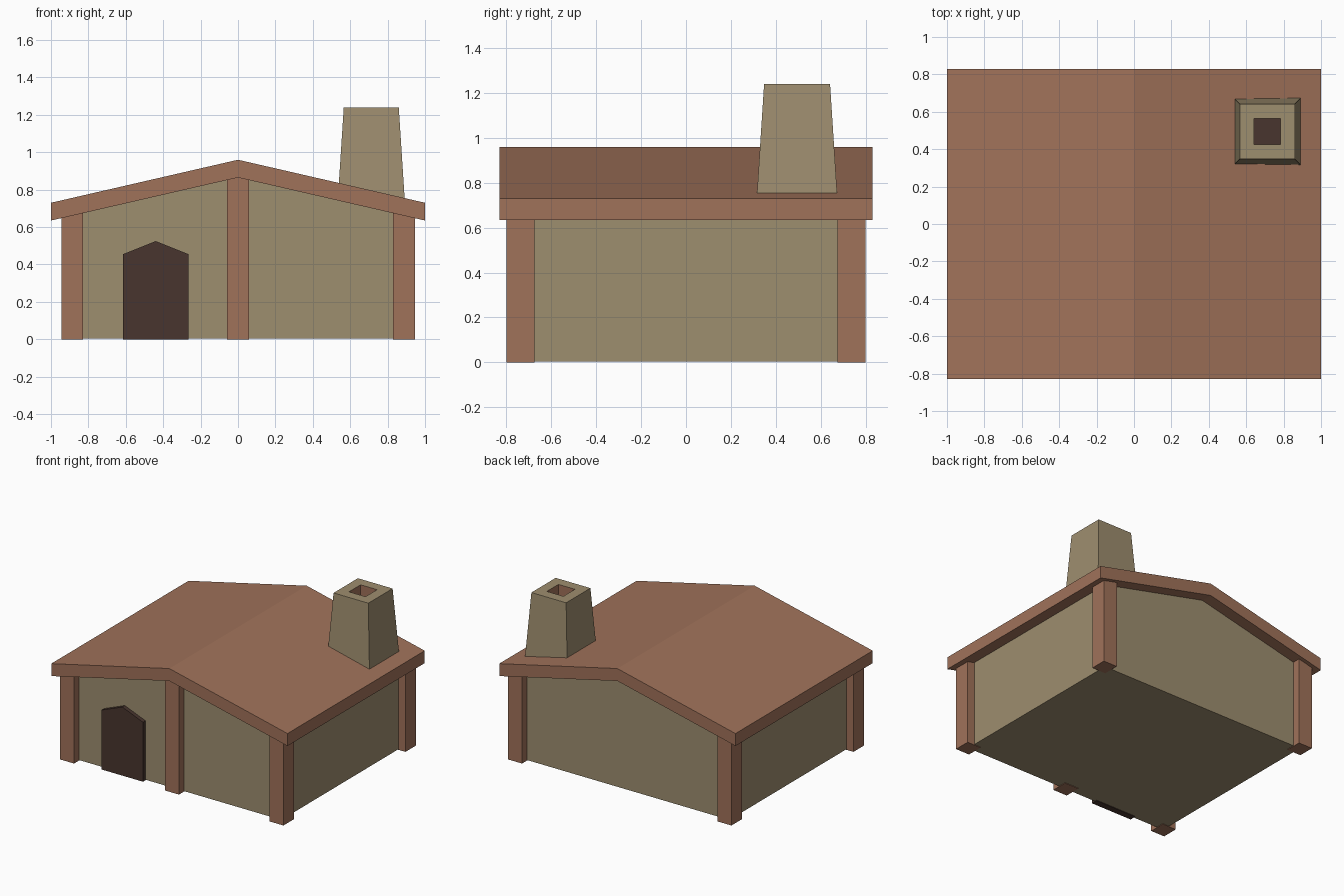
import bpy, bmesh

if "Cube" in bpy.data.objects:
    bpy.data.objects.remove(bpy.data.objects["Cube"])


def material(name, rgb):
    m = bpy.data.materials.new(name)
    lin = [(c / 255 / 12.92) if c / 255 <= 0.04045 else ((c / 255 + 0.055) / 1.055) ** 2.4 for c in rgb]
    m.diffuse_color = (*lin, 1)
    m.use_nodes = True
    m.node_tree.nodes["Principled BSDF"].inputs["Base Color"].default_value = m.diffuse_color
    return m


TIMBER = material("timber_brown", (160, 114, 90))
PLASTER = material("plaster_tan", (158, 142, 111))
DARK = material("dark_brown", (72, 53, 46))


def finish(name, bm, *mats):
    bmesh.ops.recalc_face_normals(bm, faces=bm.faces)
    me = bpy.data.meshes.new(name)
    bm.to_mesh(me)
    bm.free()
    for m in mats:
        me.materials.append(m)
    ob = bpy.data.objects.new(name, me)
    bpy.context.collection.objects.link(ob)
    return ob


def prism(name, profile, y0, y1, mat):
    """Extrude an x-z outline along y."""
    bm = bmesh.new()
    face = bm.faces.new([bm.verts.new((x, y0, z)) for x, z in profile])
    ext = bmesh.ops.extrude_face_region(bm, geom=[face])["geom"]
    for v in ext:
        if isinstance(v, bmesh.types.BMVert):
            v.co.y = y1
    return finish(name, bm, mat)


def box(name, x0, x1, y0, y1, z1, mat):
    return prism(name, [(x0, 0), (x1, 0), (x1, z1), (x0, z1)], y0, y1, mat)


# Gabled walls, tucked just inside the roof slab
prism("walls", [(-0.885, 0.004), (0.885, 0.004), (0.885, 0.68), (0, 0.88), (-0.885, 0.68)],
      -0.74, 0.74, PLASTER)

# Roof slab
prism("roof", [(-1, 0.635), (0, 0.865), (1, 0.635), (1, 0.73), (0, 0.96), (-1, 0.73)],
      -0.83, 0.83, TIMBER)

# Corner posts and front centre post
for sx, side in ((-1, "left"), (1, "right")):
    for sy, end in ((-1, "front"), (1, "back")):
        xs = sorted((sx * 0.828, sx * 0.945))
        ys = sorted((sy * 0.675, sy * 0.8))
        box(f"post_{end}_{side}", *xs, *ys, 0.69, TIMBER)
box("post_front_centre", -0.06, 0.06, -0.8, -0.675, 0.89, TIMBER)

# Pointed door
prism("door", [(-0.615, 0), (-0.265, 0), (-0.265, 0.455), (-0.44, 0.525), (-0.615, 0.455)],
      -0.77, -0.72, DARK)

# Tapered chimney with a square flue
bm = bmesh.new()
cx, cy = 0.7125, 0.495
rings = [(0.18, 0.73), (0.147, 1.24), (0.07, 1.24), (0.07, 1.04)]
loops = [[bm.verts.new((cx + sx * h, cy + sy * h, z))
          for sx, sy in ((-1, -1), (1, -1), (1, 1), (-1, 1))] for h, z in rings]
bm.faces.new(loops[0])
for k, (a, b) in enumerate(zip(loops, loops[1:])):
    for i in range(4):
        j = (i + 1) % 4
        f = bm.faces.new((a[i], a[j], b[j], b[i]))
        f.material_index = 1 if k == 2 else 0
bm.faces.new(loops[-1]).material_index = 2
finish("chimney", bm, PLASTER, TIMBER, DARK)
